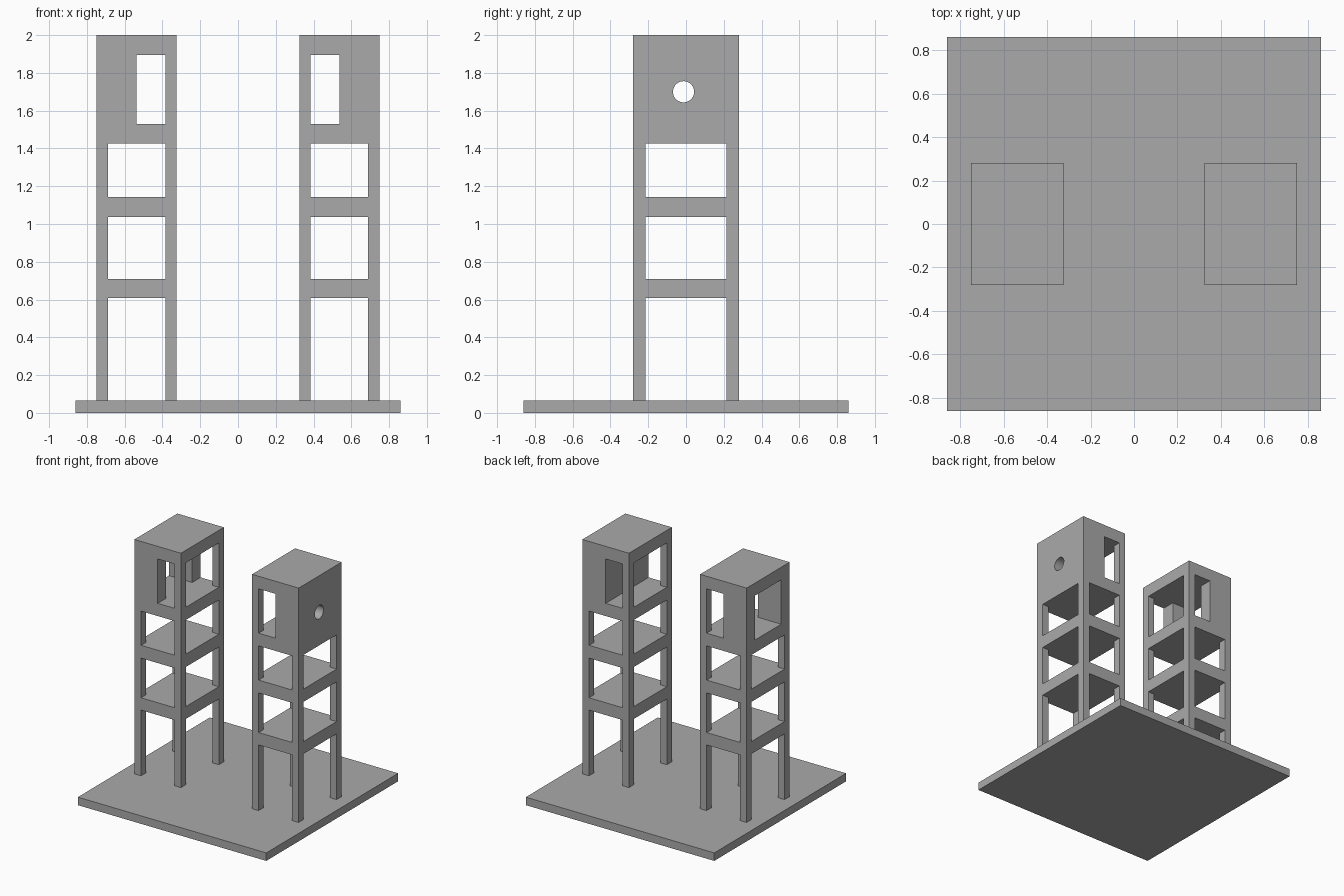
import bpy
import bmesh
from mathutils import Matrix, Vector

if "Cube" in bpy.data.objects:
    bpy.data.objects.remove(bpy.data.objects["Cube"], do_unlink=True)

grey = bpy.data.materials.new("plain_grey")
grey.use_nodes = True
grey.diffuse_color = (0.4, 0.4, 0.4, 1)
grey.node_tree.nodes["Principled BSDF"].inputs["Base Color"].default_value = (0.4, 0.4, 0.4, 1)


def finish(name, bm):
    mesh = bpy.data.meshes.new(name)
    bm.to_mesh(mesh)
    bm.free()
    mesh.materials.append(grey)
    obj = bpy.data.objects.new(name, mesh)
    bpy.context.collection.objects.link(obj)
    return obj


def box(name, xs, ys, zs):
    low, high = Vector((xs[0], ys[0], zs[0])), Vector((xs[1], ys[1], zs[1]))
    bm = bmesh.new()
    place = Matrix.Translation((low + high) / 2) @ Matrix.Diagonal((*(high - low), 1))
    bmesh.ops.create_cube(bm, size=1, matrix=place)
    return finish(name, bm)


def cylinder_x(name, xs, y, z, radius):
    bm = bmesh.new()
    place = Matrix.Translation((sum(xs) / 2, y, z)) @ Matrix.Rotation(1.5708, 4, "Y")
    bmesh.ops.create_cone(bm, cap_ends=True, segments=48, radius1=radius,
                          radius2=radius, depth=xs[1] - xs[0], matrix=place)
    return finish(name, bm)


def cut(obj, cutter):
    mod = obj.modifiers.new("cut", "BOOLEAN")
    mod.operation = "DIFFERENCE"
    mod.solver = "EXACT"
    mod.object = cutter
    graph = bpy.context.evaluated_depsgraph_get()
    mesh = bpy.data.meshes.new_from_object(obj.evaluated_get(graph))
    obj.modifiers.clear()
    obj.data = mesh
    bpy.data.objects.remove(cutter, do_unlink=True)


BASE_TOP = 0.066
INNER, OUTER, DEPTH = 0.325, 0.75, 0.28      # tower outline
ROOM_X, ROOM_Y = (0.384, 0.689), (-0.214, 0.214)
WALL_X = 0.537                               # inner side of the thick top wall
STOREYS = [(0, 0.608), (0.71, 1.037), (1.143, 1.425)]
TOP = (1.53, 1.896)


def tower(name, side):
    def span(a, b):
        return sorted((side * a, side * b))

    obj = box(name, span(INNER, OUTER), (-DEPTH, DEPTH), (BASE_TOP, 2))
    # Open storeys leave four corner posts between the floor slabs
    for zs in STOREYS:
        cut(obj, box("cutter", span(*ROOM_X), (-1, 1), zs))
        cut(obj, box("cutter", span(0, 1), ROOM_Y, zs))
    # Top chamber, open on the front, back and inner sides
    cut(obj, box("cutter", span(ROOM_X[0], WALL_X), (-1, 1), TOP))
    cut(obj, box("cutter", span(0, WALL_X), ROOM_Y, TOP))
    return obj


# Ground slab
box("base_slab", (-0.86, 0.86), (-0.86, 0.86), (0, BASE_TOP))

# Tower with a round hole through its thick wall
left_tower = tower("left_tower", 1)
cut(left_tower, cylinder_x("cutter", (0.45, 1), -0.013, 1.7, 0.056))
bpy.ops.object.select_all(action="DESELECT")
left_tower.select_set(True)
bpy.context.view_layer.objects.active = left_tower
bpy.ops.object.shade_smooth_by_angle()

# Tower with a wide window through its thick wall
right_tower = tower("right_tower", -1)
cut(right_tower, box("cutter", (-1, -0.45), (-0.17, 0.17), TOP))
